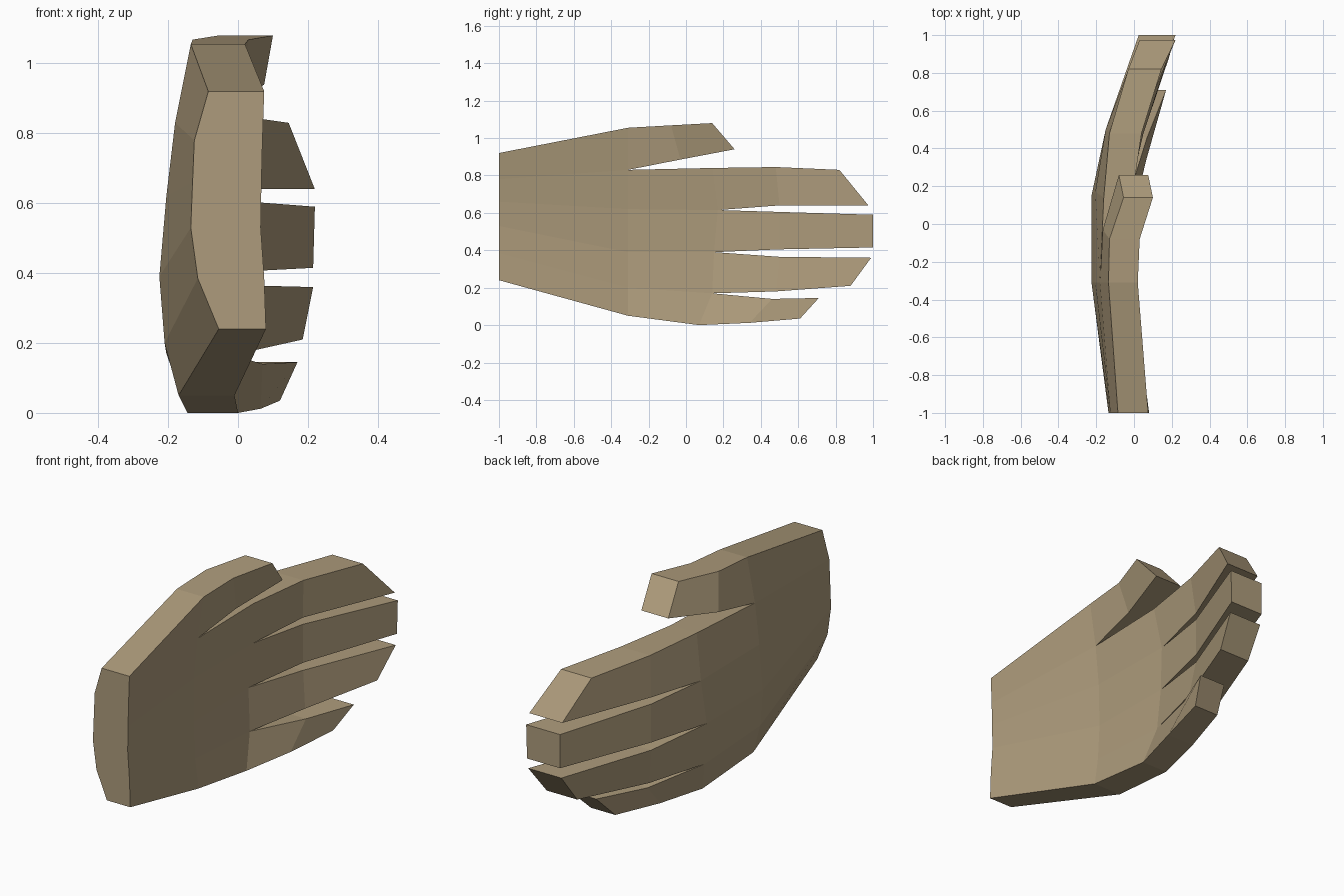
import bpy
import bmesh

# Remove the default object
default_cube = bpy.data.objects.get("Cube")
if default_cube:
    bpy.data.objects.remove(default_cube, do_unlink=True)

# Single skin colour
skin = bpy.data.materials.new("tan skin")
skin.use_nodes = True
skin_colour = (0.42, 0.33, 0.2, 1)
skin.diffuse_color = skin_colour
skin.node_tree.nodes["Principled BSDF"].inputs["Base Color"].default_value = skin_colour

# Every point is (y, z, x on the back of the hand, x on the palm side),
# and every section runs from the thumb edge down to the little finger edge
wrist = [(-1, .92, -.085, .075), (-1, .78, -.125, .07), (-1, .66, -.13, .067),
         (-1, .53, -.135, .065), (-1, .385, -.115, .075), (-1, .24, -.055, .08)]
palm = [(-.31, 1.055, -.135, .02), (-.31, .83, -.18, -.015), (-.31, .62, -.205, -.035),
        (-.31, .39, -.225, -.04), (-.31, .2, -.21, -.03), (-.31, .05, -.17, -.01)]
knuckles = [(.14, .84, -.16, -.01), (.17, .615, -.205, -.035), (.15, .39, -.225, -.045),
            (.14, .17, -.205, -.03), (.07, 0, -.145, 0)]

# Middle joint and tip of each digit, upper edge then lower edge
thumb = [[(-.08, 1.068, -.13, .03), (-.03, .885, -.165, .01)],
         [(.14, 1.08, -.055, .1), (.26, .94, -.08, .075)]]
fingers = [
    # index finger
    [[(.48, .845, -.13, .04), (.5, .64, -.15, .025)],
     [(.82, .83, -.03, .145), (.975, .64, .03, .22)]],
    # middle finger
    [[(.5, .605, -.15, .025), (.5, .405, -.15, .025)],
     [(1, .59, .025, .22), (1, .415, .025, .215)]],
    # ring finger
    [[(.5, .365, -.15, .025), (.48, .18, -.125, .05)],
     [(.99, .36, .025, .215), (.88, .21, .01, .185)]],
    # little finger
    [[(.46, .14, -.1, .07), (.34, .012, -.09, .065)],
     [(.71, .145, .02, .17), (.61, .035, -.02, .12)]],
]

bm = bmesh.new()
pairs = {}


def pair(point):
    """Back and palm vertices of a point, shared between neighbouring parts."""
    if point not in pairs:
        y, z, back, front = point
        pairs[point] = (bm.verts.new((back, y, z)), bm.verts.new((front, y, z)))
    return pairs[point]


def skin_between(first, second):
    """Cover both sides of the hand between two sections."""
    for i in range(len(first) - 1):
        corners = [pair(p) for p in (first[i], second[i], second[i + 1], first[i + 1])]
        bm.faces.new([c[0] for c in corners])
        bm.faces.new([c[1] for c in reversed(corners)])


def add_digit(root, joints):
    """Run a digit out from its root section through its joints."""
    for section in joints:
        skin_between(root, section)
        root = section


# Palm, with the thumb leaving from its upper edge
skin_between(wrist, palm)
skin_between(palm[1:], knuckles)
add_digit(palm[:2], thumb)

# Four fingers sharing the webbing points
for i, joints in enumerate(fingers):
    add_digit(knuckles[i:i + 2], joints)

# Close the rim between the back and the palm side
partner = {}
for back, front in pairs.values():
    partner[back] = front
rim = [e for e in bm.edges if e.is_boundary and all(v in partner for v in e.verts)]
for edge in rim:
    a, b = edge.verts
    bm.faces.new((a, b, partner[b], partner[a]))
bmesh.ops.recalc_face_normals(bm, faces=bm.faces[:])

mesh = bpy.data.meshes.new("hand")
bm.to_mesh(mesh)
bm.free()
mesh.materials.append(skin)
hand = bpy.data.objects.new("hand", mesh)
bpy.context.collection.objects.link(hand)
